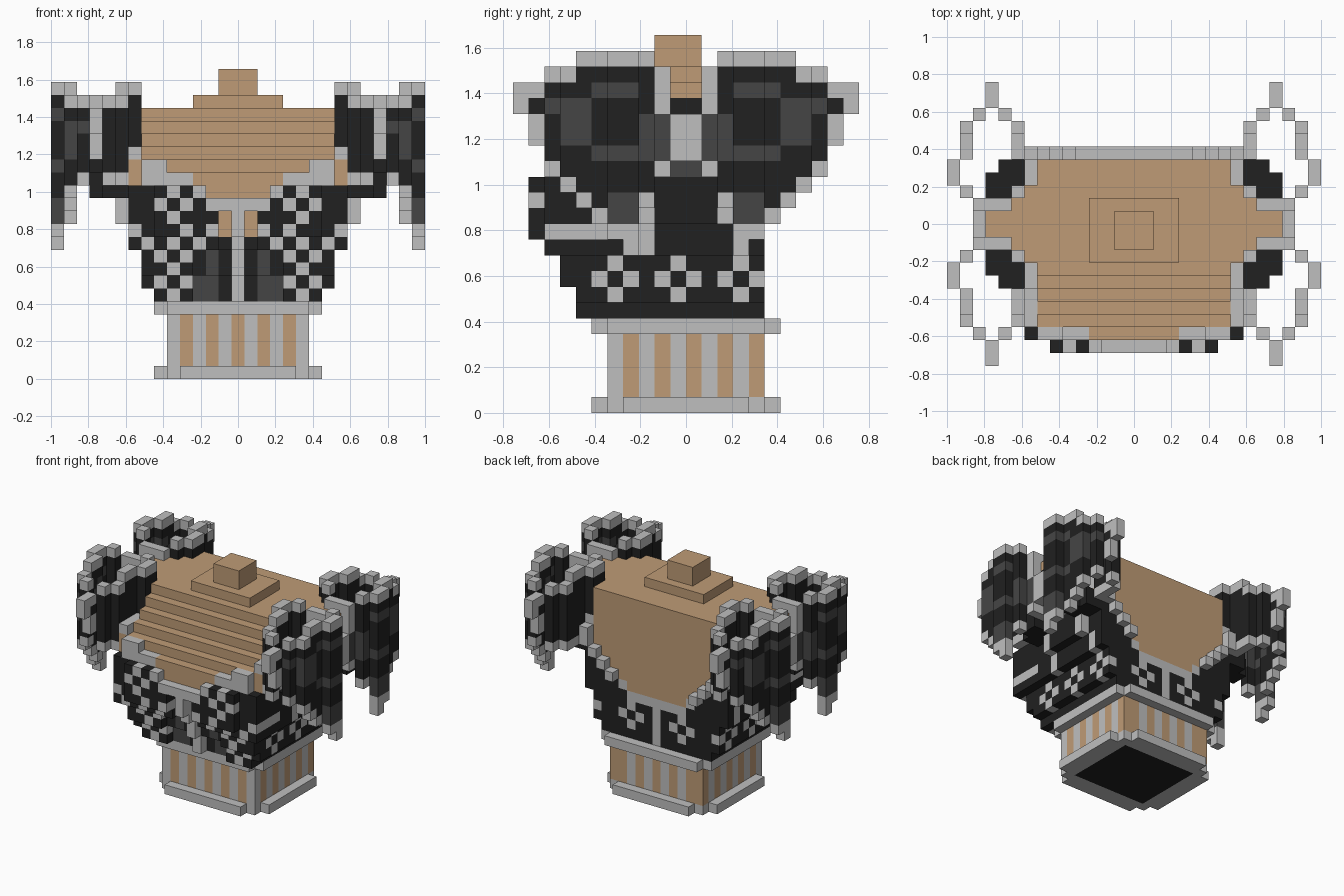
import bpy, bmesh
from mathutils import Vector

old = bpy.data.objects.get("Cube")
if old:
    bpy.data.objects.remove(old, do_unlink=True)

V = 2 / 29                     # size of one block
COLOURS = {"g": ("light_grey", (0.52, 0.52, 0.52)),
           "b": ("black", (0.015, 0.015, 0.015)),
           "d": ("dark_grey", (0.06, 0.06, 0.06)),
           "t": ("tan", (0.52, 0.33, 0.18))}
SLOT = {c: n for n, c in enumerate(COLOURS)}
mats = []
for name, rgb in COLOURS.values():
    m = bpy.data.materials.new(name)
    m.use_nodes = True
    m.diffuse_color = (*rgb, 1)
    bsdf = m.node_tree.nodes["Principled BSDF"]
    bsdf.inputs["Base Color"].default_value = (*rgb, 1)
    bsdf.inputs["Roughness"].default_value = 0.9
    mats.append(m)

cells = {}                     # (x, y, z) block -> (part, colour)


def box(part, col, x, y, z):
    """Fill inclusive block ranges, mirrored across x; col is a letter or a rule."""
    for i in range(x[0], x[1] + 1):
        for j in range(y[0], y[1] + 1):
            for k in range(z[0], z[1] + 1):
                c = col if isinstance(col, str) else col(i, j, k)
                for s in (i, -i):
                    cells[s, j, k] = (part, c)


def stripe(i, j, k):
    if i == 5:
        return "t" if j % 2 == 0 else "g"
    return "t" if i % 2 == 0 else "g"


# striped waist with plinth bars and belt
box("waist", stripe, (0, 5), (-5, 4), (1, 4))
box("plinth", "g", (0, 5), (-5, 4), (0, 0))
box("plinth", "b", (0, 4), (-4, 3), (0, 0))
box("plinth", "g", (0, 4), (-6, -6), (0, 0))
box("plinth", "g", (0, 4), (5, 5), (0, 0))
box("plinth", "g", (6, 6), (-4, 3), (0, 0))
box("belt", "g", (0, 6), (-5, 4), (5, 5))
box("belt", "g", (0, 5), (-6, 5), (5, 5))

# vest body, flaring upward
HALF_WIDTH = {6: 6, 7: 7, 8: 7, 9: 7, 10: 8, 11: 8, 12: 8, 13: 8, 14: 8}
for k, w in HALF_WIDTH.items():
    box("vest", "b", (0, w), (-6, 4), (k, k))

# tan torso, stepped at the front and flat at the back
for k in range(15, 21):
    box("torso", "t", (0, 7), (k - 24, 4), (k, k))
box("torso", "t", (8, 8), (-8, 4), (15, 16))
box("torso", "t", (0, 2), (-9, -6), (13, 14))
box("torso", "t", (0, 3), (-9, -9), (15, 15))
box("collar", "t", (0, 3), (-3, 1), (21, 21))
box("neck", "t", (0, 1), (-2, 0), (22, 23))

# chest front: one row of blocks per level, centre to side
CHEST = {14: (-10, "...gbgbbb"), 13: (-10, "gggbgbgbb"), 12: (-10, "gtbbbgbbb"),
         11: (-10, "gtgbgbbbg"), 10: (-9, "gbbgbgbgb"), 9: (-8, "gbdbgbgb"),
         8: (-8, "gbdbbgbb"), 7: (-7, "gbddgbgb"), 6: (-7, "gbddbgb")}
for k, (front, row) in CHEST.items():
    for i, c in enumerate(row):
        if c == ".":
            continue
        depth = front + (1 if i > 6 and k > 10 else 0)
        if 1 <= i <= 3 and k < 10:
            depth += 1
        if i == 1 and 10 <= k <= 12:
            depth = -8
        box("chest", c, (i, i), (depth, -6), (k, k))

# front neckline trim
box("front_trim", "g", (0, 2), (-10, -10), (13, 13))
box("front_trim", "g", (3, 3), (-10, -10), (14, 14))
box("front_trim", "g", (4, 7), (-9, -9), (15, 15))
box("front_trim", "g", (6, 7), (-9, -9), (16, 16))
box("front_trim", "g", (8, 8), (-8, -6), (17, 17))
box("front_trim", "g", (8, 8), (-5, -4), (17, 18))

# back neckline trim, with skin above it
for i, k in enumerate((10, 10, 10, 10, 11, 12, 13, 14, 15)):
    box("torso", "t", (i, i), (4, 4), (k + 1, 16 if i == 8 else 20))
    box("back_trim", "g", (i, i), (4, 4 if k < 12 else 5), (k, k))
box("back_trim", "g", (8, 8), (5, 5), (16, 16))
box("back_trim", "g", (0, 0), (4, 4), (6, 9))


def recolour(c, *spots):
    for i, j, k in spots:
        for s in (i, -i):
            if (s, j, k) in cells:
                cells[s, j, k] = (cells[s, j, k][0], c)


# flowers on the sides and back
for j in (-5, -1, 3):
    recolour("g", *[(7, j + a, 8 + b) for a, b in ((1, 0), (-1, 0), (0, 1), (0, -1))])
recolour("g", *[(3 + a, 4, 8 + b) for a, b in ((1, 0), (-1, 0), (0, 1), (0, -1))])
recolour("g", *[(8, j, k) for j in (-3, 3) for k in (10, 11)])

# armhole frame and underarm steps
box("armhole", "g", (9, 9), (-3, 2), (12, 16))
box("armhole", "b", (9, 9), (-2, 1), (12, 14))
box("armhole", "d", (9, 9), (-2, 1), (15, 15))
box("armhole", "g", (10, 10), (-2, 1), (16, 16))
box("armhole", "g", (11, 11), (-2, 1), (16, 17))
box("armhole", "g", (12, 12), (-1, 0), (16, 18))

# tan arms over black shoulder
box("shoulder", "b", (8, 11), (-1, 0), (17, 19))
box("arm", "t", (8, 11), (-1, 0), (20, 20))
box("arm", "t", (9, 9), (-2, 1), (20, 20))
box("arm", "t", (8, 8), (-3, 2), (17, 20))

# hanging sleeve loops: plan of the wall, with bottom and top levels by y
OUTER = [(12, 1), (13, 2), (14, 3), (14, 4), (13, 5), (13, 6), (13, 7), (12, 8),
         (11, 9), (11, 10)]
INNER = [(10, 8), (9, 7), (9, 6), (9, 5), (8, 4), (8, 3), (9, 2), (10, 1), (11, 1)]
BOTTOM = {1: 15, 2: 13, 3: 10, 4: 11, 5: 12, 6: 13, 7: 14, 8: 15, 9: 17, 10: 19}
TOP = {1: 21, 2: 22, 3: 22, 4: 22, 5: 22, 6: 22, 7: 21, 8: 21, 9: 20, 10: 20}


def mottled(j, k):
    patches = ((3, 5, 20, 20), (6, 7, 17, 19), (2, 5, 16, 16), (3, 4, 12, 13),
               (1, 1, 15, 18), (2, 2, 17, 18), (8, 8, 19, 19))
    return any(a <= j <= b and lo <= k <= hi for a, b, lo, hi in patches)


for side in ("front", "back"):
    part = side + "_sleeves"
    flip = (lambda j: -1 - j) if side == "front" else (lambda j: j)
    for i, j in OUTER + INNER:
        inner = (i, j) in INNER
        lo = max(BOTTOM[j], 17 if i == 8 else 15) if inner else BOTTOM[j]
        for k in range(lo, TOP[j] + 1):
            rim = k == TOP[j] or k == lo or j == 10 or (j == 1 and k >= 19)
            if j in (3, 9) and k == lo + 1:
                rim = True
            c = "g" if rim else "d" if mottled(j, k) and not inner else "b"
            box(part, c, (i, i), (flip(j), flip(j)), (k, k))
    # black floor inside the sleeve
    for i, j in ((9, 3), (9, 4), (10, 2), (10, 3), (10, 4), (11, 2), (11, 3)):
        box("underarm", "b", (i, i), (flip(j), flip(j)), (14, 15))

# turn the blocks into one mesh per part, keeping outside faces only
SIDES = []
for axis in range(3):
    for sign in (0, 1):
        u, w = (axis + 1) % 3, (axis + 2) % 3
        quad = []
        for a, b in ((0, 0), (1, 0), (1, 1), (0, 1)):
            p = [0, 0, 0]
            p[axis], p[u], p[w] = sign, a, b
            quad.append(tuple(p))
        step = [0, 0, 0]
        step[axis] = 1 if sign else -1
        SIDES.append((step, quad if sign else quad[::-1]))

for part in dict.fromkeys(p for p, c in cells.values()):
    bm = bmesh.new()
    verts = {}
    for (i, j, k), (owner, c) in cells.items():
        if owner != part:
            continue
        for step, quad in SIDES:
            if (i + step[0], j + step[1], k + step[2]) in cells:
                continue
            corners = []
            for a, b, d in quad:
                key = (i + a, j + b, k + d)
                if key not in verts:
                    verts[key] = bm.verts.new(Vector((key[0] - 0.5, key[1], key[2])) * V)
                corners.append(verts[key])
            bm.faces.new(corners).material_index = SLOT[c]
    mesh = bpy.data.meshes.new(part)
    # join neighbouring flat faces of one colour
    bmesh.ops.dissolve_limit(bm, angle_limit=0.01, verts=bm.verts, edges=bm.edges,
                             delimit={"MATERIAL"})
    bm.to_mesh(mesh)
    bm.free()
    for m in mats:
        mesh.materials.append(m)
    bpy.context.scene.collection.objects.link(bpy.data.objects.new(part, mesh))
